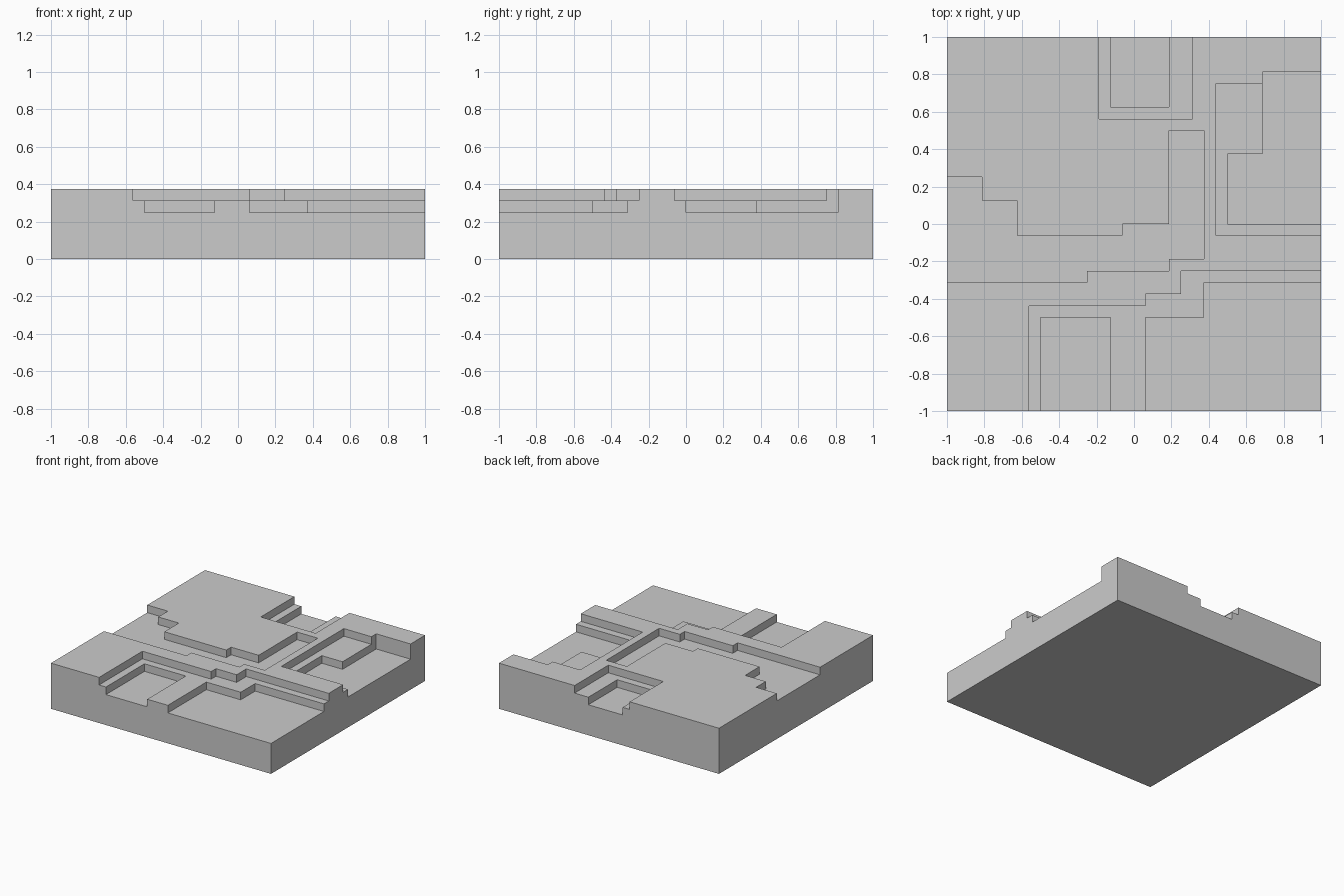
import bpy, bmesh

if "Cube" in bpy.data.objects:
    bpy.data.objects.remove(bpy.data.objects["Cube"])

U = 1 / 16          # plan grid step
OUT = 18            # outlines run past the block edge (16) where a basin is open
TOP, SHELF, FLOOR = 0.375, 0.3125, 0.25


def prism(name, outline, z0, z1):
    """Closed vertical prism from a plan outline in grid steps."""
    bm = bmesh.new()
    face = bm.faces.new([bm.verts.new((x * U, y * U, z0)) for x, y in outline])
    ext = bmesh.ops.extrude_face_region(bm, geom=[face])
    verts = [v for v in ext["geom"] if isinstance(v, bmesh.types.BMVert)]
    bmesh.ops.translate(bm, verts=verts, vec=(0, 0, z1 - z0))
    bmesh.ops.recalc_face_normals(bm, faces=bm.faces)
    mesh = bpy.data.meshes.new(name)
    bm.to_mesh(mesh)
    bm.free()
    obj = bpy.data.objects.new(name, mesh)
    bpy.context.collection.objects.link(obj)
    return obj


def carve(target, name, outline, depth_z):
    """Cut a flat-bottomed recess down to depth_z."""
    cutter = prism(name, outline, depth_z, TOP + 0.2)
    cutter.hide_render = True
    mod = target.modifiers.new(name, "BOOLEAN")
    mod.operation, mod.solver, mod.object = "DIFFERENCE", "EXACT", cutter
    bpy.context.view_layer.objects.active = target
    bpy.ops.object.modifier_apply(modifier=mod.name)
    bpy.data.objects.remove(cutter, do_unlink=True)


# Solid ground slab
ground = prism("terrain_block", [(-16, -16), (16, -16), (16, 16), (-16, 16)], 0, TOP)

# Back basin: shelf and floor
carve(ground, "back_shelf", [(-3, 9), (5, 9), (5, OUT), (-3, OUT)], SHELF)
carve(ground, "back_floor", [(-2, 10), (3, 10), (3, OUT), (-2, OUT)], FLOOR)

# Right basin: shelf and floor
carve(ground, "right_shelf",
      [(7, -1), (OUT, -1), (OUT, 13), (11, 13), (11, 12), (7, 12)], SHELF)
carve(ground, "right_floor",
      [(8, 0), (OUT, 0), (OUT, 13), (11, 13), (11, 6), (8, 6)], FLOOR)

# Winding shallow path from the left edge
carve(ground, "winding_path",
      [(-OUT, -5), (-4, -5), (-4, -4), (3, -4), (3, -3), (6, -3), (6, 8), (3, 8),
       (3, 0), (-1, 0), (-1, -1), (-10, -1), (-10, 2), (-13, 2), (-13, 4), (-OUT, 4)],
      SHELF)

# Front basin: shelf with two floors
carve(ground, "front_shelf",
      [(-9, -OUT), (OUT, -OUT), (OUT, -4), (4, -4), (4, -6), (1, -6), (1, -7), (-9, -7)],
      SHELF)
carve(ground, "front_left_floor", [(-8, -OUT), (-2, -OUT), (-2, -8), (-8, -8)], FLOOR)
carve(ground, "front_right_floor",
      [(1, -OUT), (OUT, -OUT), (OUT, -5), (6, -5), (6, -8), (1, -8)], FLOOR)
